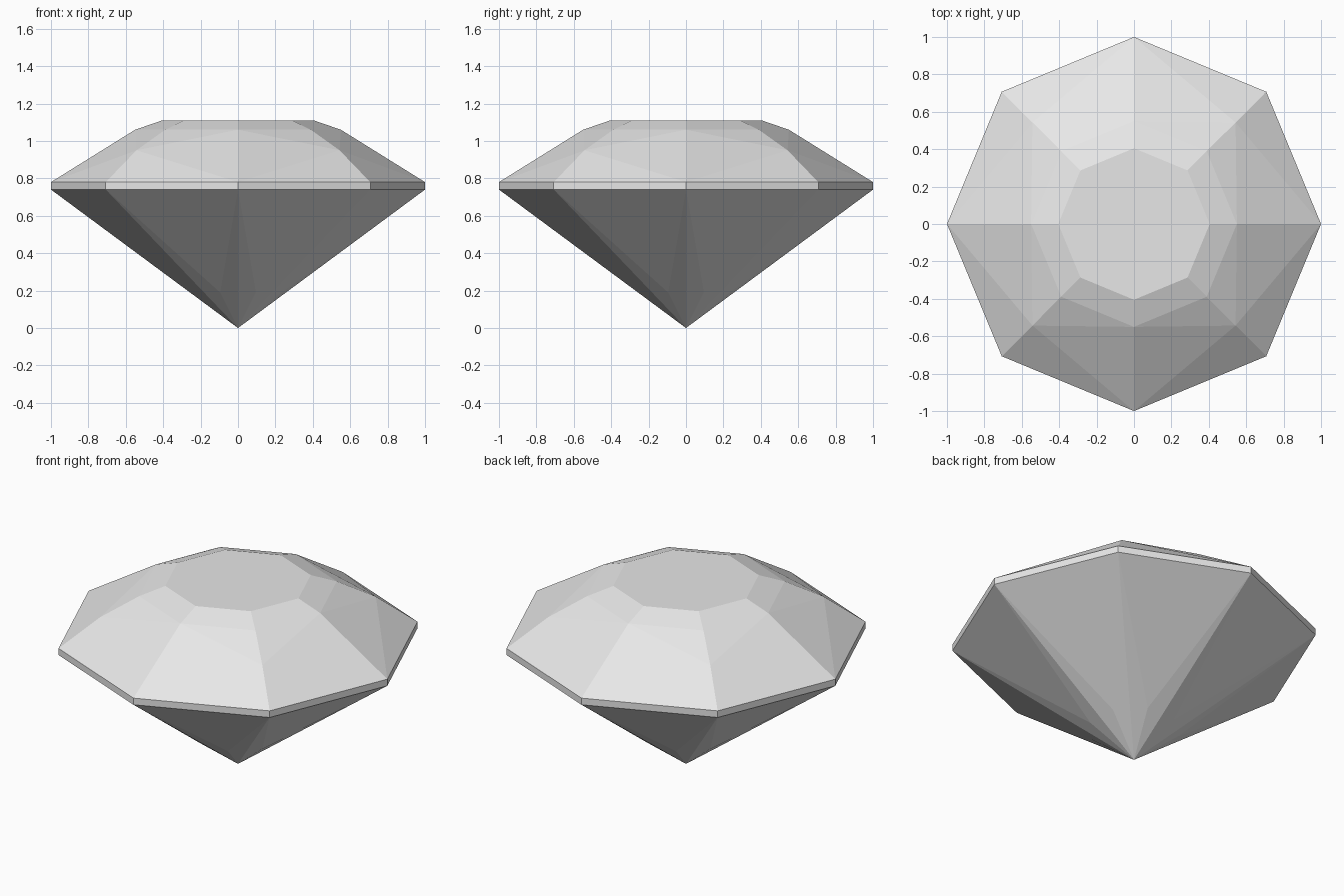
import bpy, bmesh
from math import sin, cos, pi

SIDES = 8

cube = bpy.data.objects.get("Cube")
if cube:
    bpy.data.objects.remove(cube, do_unlink=True)

mat = bpy.data.materials.new("light_grey")
mat.use_nodes = True
grey = (0.8, 0.8, 0.8, 1)
mat.diffuse_color = grey
mat.node_tree.nodes["Principled BSDF"].inputs["Base Color"].default_value = grey

bm = bmesh.new()


def ring(radius, z, turn=0.0):
    """Eight points on a circle; turn is a fraction of one step."""
    points = []
    for i in range(SIDES):
        a = 2 * pi * (i + turn) / SIDES
        points.append(bm.verts.new((radius * cos(a), radius * sin(a), z)))
    return points


def band(lower, upper):
    for i in range(SIDES):
        j = (i + 1) % SIDES
        bm.faces.new((lower[i], lower[j], upper[j], upper[i]))


culet = bm.verts.new((0, 0, 0))
pavilion = ring(0.25, 0.19, 0.5)
girdle_low = ring(1, 0.74)
girdle_top = ring(1, 0.78)
star = ring(0.55, 1.06)
table = ring(0.405, 1.11)

# Pavilion: long triangles under each girdle edge, kites down to the culet
for i in range(SIDES):
    j = (i + 1) % SIDES
    bm.faces.new((girdle_low[j], girdle_low[i], pavilion[i]))
    bm.faces.new((girdle_low[i], pavilion[i - 1], culet))
    bm.faces.new((girdle_low[i], culet, pavilion[i]))

# Girdle band
band(girdle_low, girdle_top)

# Crown: a fan of six facets around a raised point on each diagonal
for k in range(1, SIDES, 2):
    a, b = k - 1, (k + 1) % SIDES
    angle = 2 * pi * k / SIDES
    peak = bm.verts.new((0.768 * cos(angle), 0.768 * sin(angle), 0.95))
    loop = [girdle_top[a], girdle_top[k], girdle_top[b], star[b], star[k], star[a]]
    for n, v in enumerate(loop):
        bm.faces.new((v, loop[(n + 1) % len(loop)], peak))

# Upper bevel and flat table
band(star, table)
bm.faces.new(table)

bmesh.ops.recalc_face_normals(bm, faces=bm.faces)
mesh = bpy.data.meshes.new("cut_gem")
bm.to_mesh(mesh)
bm.free()
mesh.materials.append(mat)
gem = bpy.data.objects.new("cut_gem", mesh)
bpy.context.collection.objects.link(gem)
